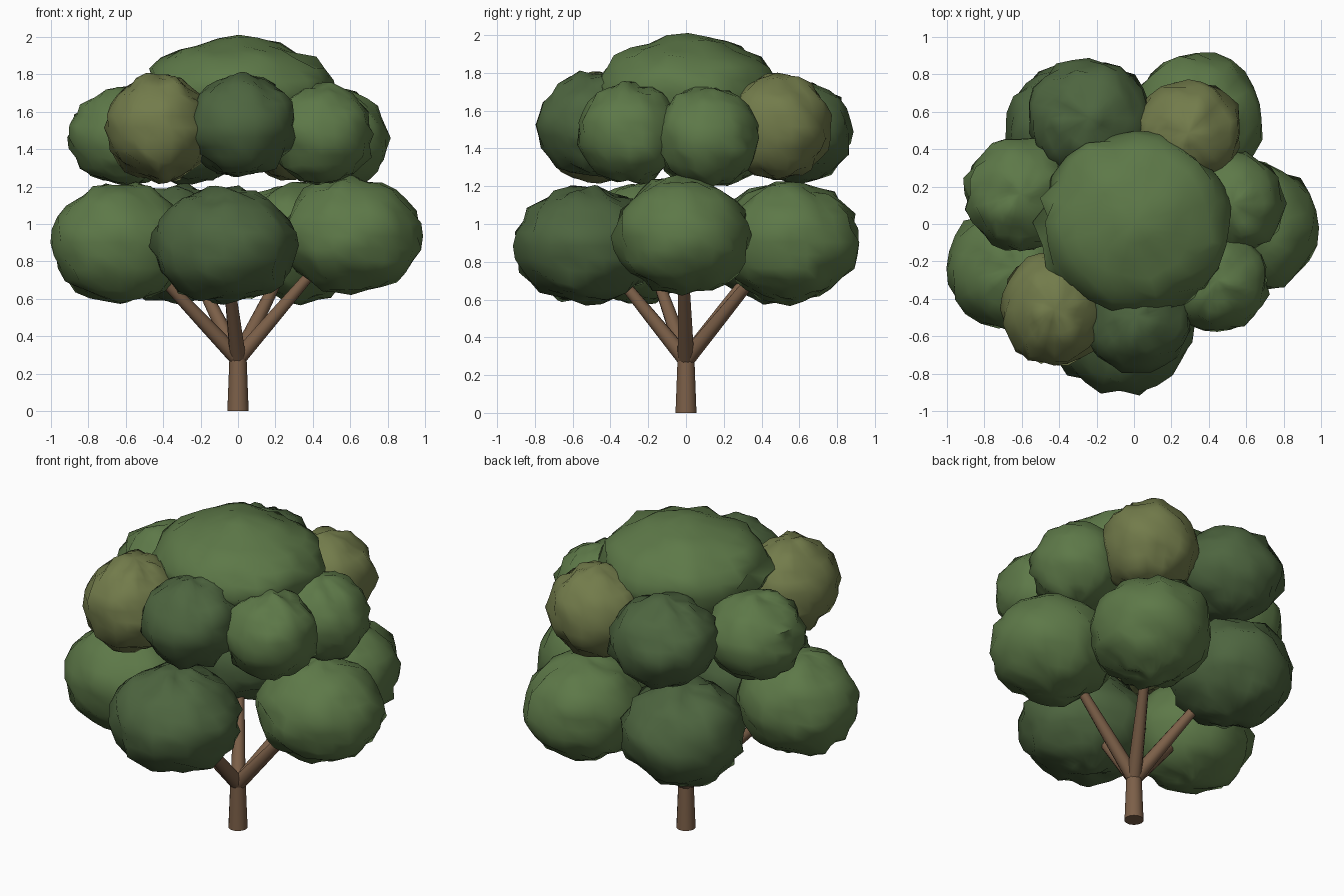
import bpy, bmesh, math
from mathutils import Vector, noise

if "Cube" in bpy.data.objects:
    bpy.data.objects.remove(bpy.data.objects["Cube"])


def material(name, rgb):
    m = bpy.data.materials.new(name)
    m.diffuse_color = (*rgb, 1)
    m.use_nodes = True
    m.node_tree.nodes["Principled BSDF"].inputs["Base Color"].default_value = m.diffuse_color
    return m


BARK = material("bark", (0.20, 0.115, 0.065))
LIGHT = material("leaf_light", (0.11, 0.19, 0.065))
DARK = material("leaf_dark", (0.075, 0.13, 0.05))
OLIVE = material("leaf_olive", (0.17, 0.20, 0.07))


def add_mesh(name, bm, mat, angle):
    me = bpy.data.meshes.new(name)
    bm.to_mesh(me)
    bm.free()
    me.materials.append(mat)
    ob = bpy.data.objects.new(name, me)
    bpy.context.collection.objects.link(ob)
    bpy.ops.object.select_all(action='DESELECT')
    ob.select_set(True)
    bpy.context.view_layer.objects.active = ob
    bpy.ops.object.shade_smooth_by_angle(angle=math.radians(angle))
    return ob


def leaf_clump(name, centre, size, mat, seed):
    """Squashed sphere with a lumpy surface."""
    bm = bmesh.new()
    bmesh.ops.create_uvsphere(bm, u_segments=24, v_segments=14, radius=1)
    off = Vector((seed * 7.3, seed * 3.1, seed * 5.7))
    for v in bm.verts:
        d = v.co.normalized()
        k = 1 + 0.13 * noise.noise(d * 3.6 + off)
        v.co = Vector([c + k * s * a for c, s, a in zip(centre, size, d)])
    add_mesh(name, bm, mat, 60)


def limb(name, points, radii, sides=10):
    """Tapered tube through a few points."""
    bm = bmesh.new()
    rings = []
    for i, p in enumerate(points):
        a, b = points[max(i - 1, 0)], points[min(i + 1, len(points) - 1)]
        q = (b - a).to_track_quat('Z', 'Y')
        rings.append([bm.verts.new(p + q @ Vector((radii[i] * math.cos(t), radii[i] * math.sin(t), 0)))
                      for t in (2 * math.pi * j / sides for j in range(sides))])
    for r0, r1 in zip(rings, rings[1:]):
        for j in range(sides):
            k = (j + 1) % sides
            bm.faces.new((r0[j], r0[k], r1[k], r1[j]))
    bm.faces.new(rings[0][::-1])
    bm.faces.new(rings[-1])
    add_mesh(name, bm, BARK, 40)


# lower ring of clumps, one per branch
lower = [
    ((-0.075, -0.53, 0.885), (0.385, 0.38, 0.305), DARK),
    ((0.605, -0.02, 0.935), (0.38, 0.355, 0.305), LIGHT),
    ((0.335, 0.55, 0.905), (0.355, 0.365, 0.315), LIGHT),
    ((-0.33, 0.495, 0.895), (0.355, 0.365, 0.31), DARK),
    ((-0.63, -0.235, 0.90), (0.37, 0.335, 0.315), LIGHT),
]
# upper ring
upper = [
    ((-0.425, -0.455, 1.515), (0.28, 0.31, 0.285), OLIVE),
    ((0.015, -0.49, 1.525), (0.29, 0.30, 0.27), DARK),
    ((0.445, -0.30, 1.48), (0.275, 0.275, 0.265), LIGHT),
    ((0.525, 0.11, 1.46), (0.275, 0.275, 0.265), LIGHT),
    ((0.29, 0.485, 1.515), (0.285, 0.285, 0.275), OLIVE),
    ((-0.24, 0.565, 1.49), (0.33, 0.315, 0.27), DARK),
    ((-0.61, 0.16, 1.465), (0.29, 0.305, 0.26), LIGHT),
]
for i, (c, s, m) in enumerate(lower):
    leaf_clump(f"lower_leaf_clump_{i + 1}", c, s, m, i + 1)
for i, (c, s, m) in enumerate(upper):
    leaf_clump(f"upper_leaf_clump_{i + 1}", c, s, m, i + 11)
leaf_clump("top_leaf_cap", (0.005, 0.01, 1.70), (0.51, 0.485, 0.29), LIGHT, 21)

# trunk and forked branches
limb("trunk", [Vector((0, 0, 0)), Vector((0, 0, 0.15)), Vector((0, 0, 0.31))], [0.057, 0.051, 0.045], 14)
for i, (c, s, m) in enumerate(lower):
    start, end = Vector((0, 0, 0.28)), Vector((c[0] * 0.93, c[1] * 0.93, c[2]))
    pts = [start.lerp(end, t) for t in (0, 0.33, 0.66, 1)]
    limb(f"branch_{i + 1}", pts, [0.044, 0.037, 0.029, 0.02])
